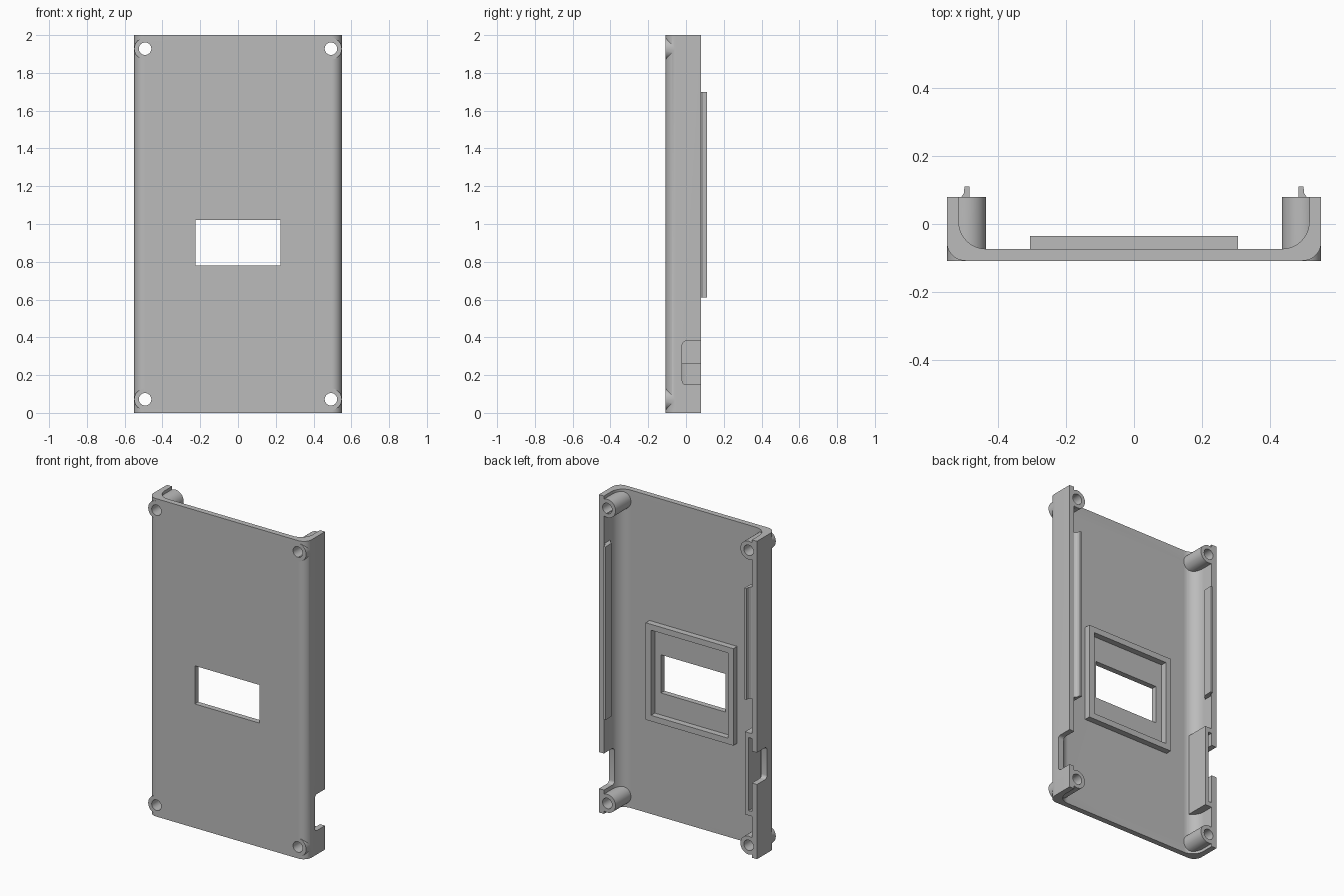
import bpy, bmesh, math
from mathutils import Matrix

old = bpy.data.objects.get("Cube")
if old:
    bpy.data.objects.remove(old)

grey = bpy.data.materials.new("plain grey")
grey.use_nodes = True
color = (0.5, 0.5, 0.5, 1)
grey.diffuse_color = color
grey.node_tree.nodes["Principled BSDF"].inputs["Base Color"].default_value = color

W, FRONT, BACK, WALL = 0.55, -0.108, 0.08, 0.035
FLOOR = FRONT + WALL


def add(name, bm):
    bmesh.ops.recalc_face_normals(bm, faces=bm.faces[:])
    mesh = bpy.data.meshes.new(name)
    bm.to_mesh(mesh)
    bm.free()
    obj = bpy.data.objects.new(name, mesh)
    bpy.context.collection.objects.link(obj)
    mesh.materials.append(grey)
    return obj


def prism(name, points, z0, z1):
    """Extrude an outline in x and y from z0 to z1."""
    bm = bmesh.new()
    face = bm.faces.new([bm.verts.new((x, y, z0)) for x, y in points])
    new = bmesh.ops.extrude_face_region(bm, geom=[face])["geom"]
    bmesh.ops.translate(bm, vec=(0, 0, z1 - z0),
                        verts=[g for g in new if isinstance(g, bmesh.types.BMVert)])
    return add(name, bm)


def box(name, x0, x1, y0, y1, z0, z1):
    return prism(name, [(x0, y0), (x1, y0), (x1, y1), (x0, y1)], z0, z1)


def cylinder(name, x, z, radius, y0, y1):
    bm = bmesh.new()
    bmesh.ops.create_cone(bm, cap_ends=True, segments=48, radius1=radius,
                          radius2=radius, depth=y1 - y0)
    bm.transform(Matrix.Translation((x, (y0 + y1) / 2, z)) @ Matrix.Rotation(math.pi / 2, 4, 'X'))
    return add(name, bm)


def combine(target, other, operation):
    mod = target.modifiers.new(operation, 'BOOLEAN')
    mod.operation, mod.solver, mod.object = operation, 'EXACT', other
    bpy.context.view_layer.objects.active = target
    bpy.ops.object.modifier_apply(modifier=mod.name)
    bpy.data.objects.remove(other)


def arc(cx, cy, r, start, end, steps=12):
    return [(cx + r * math.cos(math.radians(start + (end - start) * i / steps)),
             cy + r * math.sin(math.radians(start + (end - start) * i / steps)))
            for i in range(steps + 1)]


# Rounded channel shell
ro, ri = 0.055, 0.08
half = ([(W - WALL, BACK), (W, BACK)], arc(W - ro, FRONT + ro, ro, 0, -90),
        arc(W - WALL - ri, FLOOR + ri, ri, -90, 0))
outer = half[0][1:] + half[1]
inner = half[2] + half[0][:1]
outline = (outer + [(-x, y) for x, y in reversed(outer)]
           + [(-x, y) for x, y in reversed(inner)] + inner)
shell = prism("case_shell", outline, 0, 2)

# Corner screw posts
corners = [(sx * 0.492, z) for sx in (-1, 1) for z in (0.072, 1.928)]
for x, z in corners:
    combine(shell, cylinder("screw_post", x, z, 0.0575, FRONT, BACK), 'UNION')
for x, z in corners:
    combine(shell, cylinder("screw_hole", x, z, 0.033, -0.3, 0.3), 'DIFFERENCE')

# Display window
combine(shell, box("window_cutter", -0.225, 0.225, -0.3, 0.1, 0.78, 1.02), 'DIFFERENCE')

# Side notches with rounded inner corners
for side, z0, z1 in ((1, 0.15, 0.38), (-1, 0.47, 0.67)):
    cutter = box("notch_cutter", side * 0.505, side * 0.6, -0.02, 0.2, z0, z1)
    bm = bmesh.new()
    bm.from_mesh(cutter.data)
    edges = [e for e in bm.edges if all(v.co.y < 0 for v in e.verts)
             and abs(e.verts[0].co.x - e.verts[1].co.x) > 0.01]
    bmesh.ops.bevel(bm, geom=edges, offset=0.02, segments=5, profile=0.5, affect='EDGES')
    bm.to_mesh(cutter.data)
    bm.free()
    combine(shell, cutter, 'DIFFERENCE')

# Raised frame around the window, inside
frame = box("display_frame", -0.305, 0.305, FLOOR - 0.005, -0.035, 0.605, 1.215)
combine(frame, box("frame_cutter", -0.268, 0.268, -0.2, 0.1, 0.642, 1.178), 'DIFFERENCE')

# Connector pocket inside the right wall
pocket = box("connector_pocket", -0.52, -0.467, FLOOR - 0.005, BACK, 0.26, 0.78)
combine(pocket, box("pocket_cutter", -0.6, -0.492, -0.04, 0.2, 0.29, 0.75), 'DIFFERENCE')

# Bent snap lips along both walls
lip = [(0.525, 0.01), (0.485, 0.05), (0.483, 0.11), (0.498, 0.11),
       (0.5, 0.09), (0.507, 0.08), (0.525, 0.07)]
prism("left_snap_lip", lip, 0.61, 1.7)
prism("right_snap_lip", [(-x, y) for x, y in lip], 1.0, 1.7)

# Smooth the rounded surfaces only
bpy.ops.object.select_all(action='DESELECT')
shell.select_set(True)
bpy.context.view_layer.objects.active = shell
bpy.ops.object.shade_smooth_by_angle(angle=math.radians(30))
